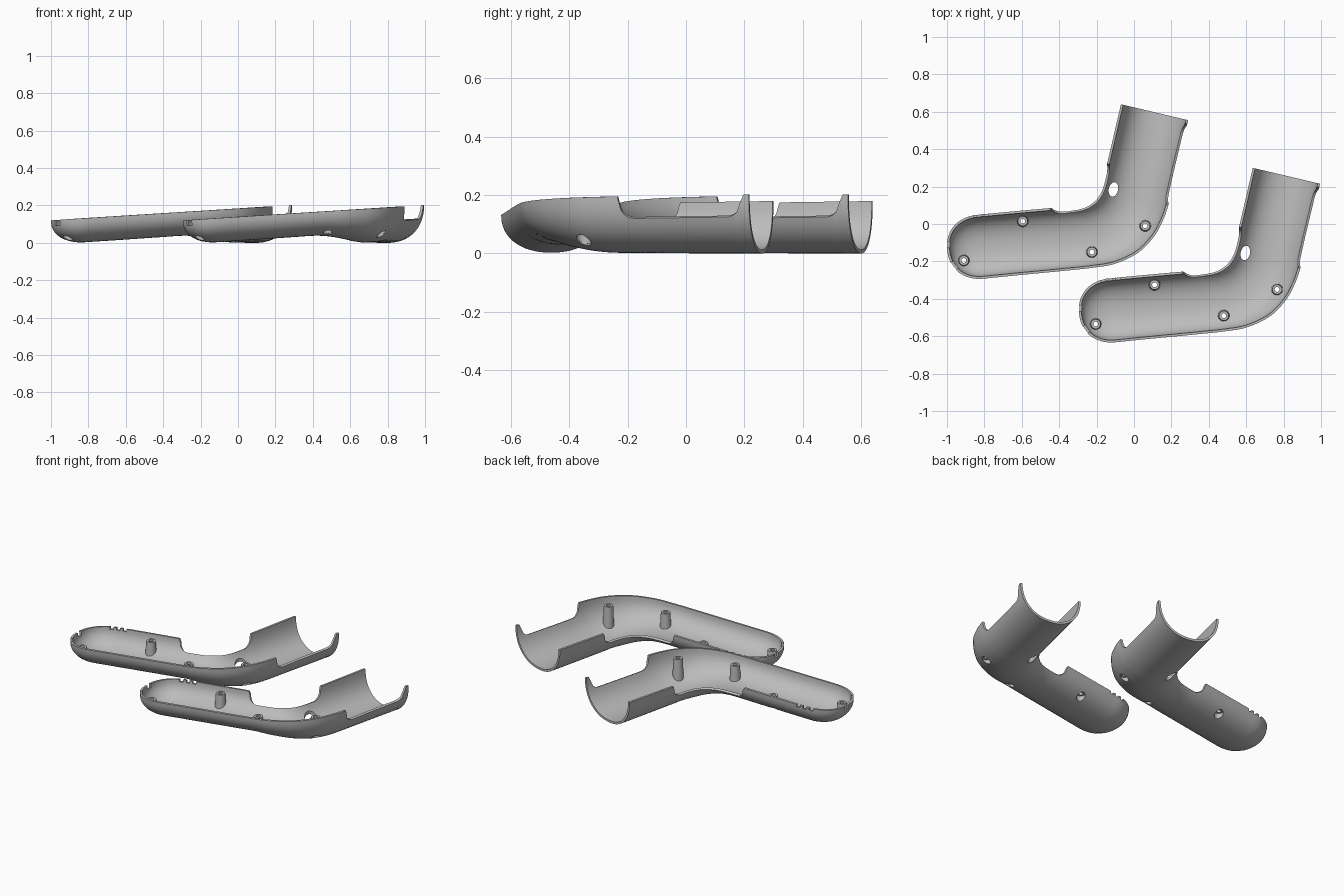
import bpy, bmesh, math
from mathutils import Vector, Matrix
from mathutils.bvhtree import BVHTree

if "Cube" in bpy.data.objects:
    bpy.data.objects.remove(bpy.data.objects["Cube"])

grey = bpy.data.materials.new("grey plastic")
grey.diffuse_color = (0.5, 0.5, 0.5, 1)
grey.use_nodes = True
grey.node_tree.nodes["Principled BSDF"].inputs["Base Color"].default_value = grey.diffuse_color

# Stations along the body: inner rim x, y, outer rim x, y, floor height
STATIONS = [
    (-0.835, 0.05, -0.80, -0.292, 0.003), (-0.64, 0.068, -0.60, -0.272, 0.016),
    (-0.44, 0.086, -0.39, -0.252, 0.03), (-0.35, 0.094, -0.22, -0.234, 0.038),
    (-0.28, 0.103, -0.10, -0.212, 0.032), (-0.23, 0.125, 0.02, -0.155, 0.018),
    (-0.195, 0.16, 0.105, -0.07, 0.006), (-0.172, 0.21, 0.155, 0.02, 0.002),
    (-0.157, 0.27, 0.186, 0.11, 0.002), (-0.135, 0.36, 0.22, 0.26, 0.001),
    (-0.07, 0.64, 0.29, 0.555, 0.0)]
WALL, POWER, SEG, STEPS = 0.013, 2 / 2.2, 24, 20


def rim(x):
    return min(0.203, 0.12 + 0.063 * (x + 1))


def station(u):
    """Smooth interpolation between stations; returns inner, outer, floor."""
    i = min(int(u), len(STATIONS) - 2)
    t = u - i
    p = [STATIONS[max(0, min(len(STATIONS) - 1, i + k))] for k in (-1, 0, 1, 2)]
    v = [0.5 * (2 * b + (c - a) * t + (2 * a - 5 * b + 4 * c - d) * t * t
                + (3 * b - a - 3 * c + d) * t ** 3) for a, b, c, d in zip(*p)]
    return Vector(v[:2]), Vector(v[2:4]), v[4]


def cutout(u, u0, u1, side, depth, r):
    """Rim drop of a round-cornered cutout between u0 and u1."""
    if u < u0 or u > u1:
        return 0
    here = station(u)[side]
    e = min((here - station(u0)[side]).length, (here - station(u1)[side]).length)
    if e >= r:
        return depth
    return depth - r + math.sqrt(r * r - (r - e) ** 2)


def section(inner, outer, depth, drop_in, drop_out):
    """U-shaped cross-section from the inner rim, under the floor, to the outer rim."""
    a0, a1 = [math.asin(min(1, d / max(depth, 1e-6)) ** (1 / POWER)) if d else 0
              for d in (drop_in, drop_out)]
    mid, half = (inner + outer) / 2, (outer - inner) / 2
    pts = []
    for j in range(SEG + 1):
        a = a0 + (math.pi - a0 - a1) * j / SEG
        c, s = math.cos(a), max(0, math.sin(a))
        p = mid - half * math.copysign(abs(c) ** POWER, c)
        pts.append((p.x, p.y, rim(p.x) - depth * s ** POWER))
    return pts


def make_object(name, bm):
    me = bpy.data.meshes.new(name)
    bm.to_mesh(me)
    bm.free()
    me.materials.append(grey)
    ob = bpy.data.objects.new(name, me)
    bpy.context.collection.objects.link(ob)
    return ob


# Half shell: rounded nose, then barrel, bend and grip
rows = []
inner, outer, floor = station(0)
mid, half = (inner + outer) / 2, (outer - inner) / 2
axis = Vector((half.y, -half.x)).normalized()
depth = rim(mid.x) - floor
for k in range(22):
    a = math.pi / 2 * (1 - k / 22)
    s, c = math.sin(a) ** 0.93, max(0, math.cos(a)) ** 0.9
    if k == 0:
        c = 0
    m = mid + axis * 0.182 * s
    rows.append(section(m - half * c, m + half * c, depth * c, 0, 0))
for k in range(STEPS * (len(STATIONS) - 1) + 1):
    u = k / STEPS
    inner, outer, floor = station(u)
    rows.append(section(inner, outer, rim((inner.x + outer.x) / 2) - floor,
                        cutout(u, 2, 8.7, 0, 0.073, 0.055),
                        cutout(u, 8, 9.85, 1, 0.075, 0.05)))
bm = bmesh.new()
grid = [[bm.verts.new(p) for p in row] for row in rows]
for r0, r1 in zip(grid, grid[1:]):
    for j in range(SEG):
        bm.faces.new((r0[j], r1[j], r1[j + 1], r0[j + 1]))
bmesh.ops.remove_doubles(bm, verts=bm.verts, dist=1e-5)
surface = BVHTree.FromBMesh(bm)
shell = make_object("half_shell", bm)

# Cutter: screw holes, oval port, rim notches
POSTS = [(-0.595, 0.015), (-0.225, -0.15), (0.06, -0.01), (-0.91, -0.195)]
bm = bmesh.new()
for x, y in POSTS:
    bmesh.ops.create_cone(bm, cap_ends=True, segments=24, radius1=0.025, radius2=0.025,
                          depth=0.4, matrix=Matrix.Translation((x, y, 0)))
bmesh.ops.create_cone(bm, cap_ends=True, segments=28, radius1=1, radius2=1, depth=0.6,
                      matrix=Matrix.Translation((-0.11, 0.185, 0.1))
                      @ Matrix.Rotation(math.radians(-13), 4, 'Z')
                      @ Matrix.Diagonal((0.025, 0.039, 1, 1)))
# x, y, turn in degrees, width across rim, length along rim, depth
NOTCHES = [(x, 0.098 + x * 0.06, 5, 0.07, 0.022, 0.014) for x in (-0.87, -0.83, -0.79)]
NOTCHES += [(-0.965, -0.225, 125, 0.07, 0.045, 0.03), (-0.998, -0.11, 93, 0.05, 0.03, 0.025)]
for x, y, turn, across, along, deep in NOTCHES:
    bmesh.ops.create_cube(bm, size=1, matrix=Matrix.Translation((x, y, rim(x) + 0.05 - deep))
                          @ Matrix.Rotation(math.radians(turn), 4, 'Z')
                          @ Matrix.Diagonal((along, across, 0.1, 1)))
cutter = make_object("cutter", bm)
cutter.hide_render = True

solid = shell.modifiers.new("wall", 'SOLIDIFY')
solid.thickness, solid.offset = WALL, -1
cut = shell.modifiers.new("holes", 'BOOLEAN')
cut.operation, cut.solver, cut.object = 'DIFFERENCE', 'EXACT', cutter
bpy.context.view_layer.update()
final = bpy.data.meshes.new_from_object(
    shell.evaluated_get(bpy.context.evaluated_depsgraph_get()))
shell.modifiers.clear()
shell.data = final
bpy.data.objects.remove(cutter)


# Hollow screw posts whose foot follows the curved floor
def screw_post(x, y):
    top = rim(x) - (0.04 if x < -0.8 else 0.02)
    hit = surface.ray_cast(Vector((x, y, -1)), Vector((0, 0, 1)))[0]
    seat = (hit.z if hit else 0.03) + 0.02
    # radius and height; None means the height follows the floor
    profile = [(0.0245, None), (0.031, None), (0.026, top), (0.013, top),
               (0.013, seat), (0.0245, seat)]
    bm = bmesh.new()
    rings = []
    for r, z in profile:
        ring = []
        for k in range(24):
            a = math.tau * k / 24
            px, py, pz = x + r * math.cos(a), y + r * math.sin(a), z
            if z is None:
                h = surface.ray_cast(Vector((px, py, -1)), Vector((0, 0, 1)))[0]
                pz = min((h.z if h else seat) + 0.005, top - 0.005)
            ring.append(bm.verts.new((px, py, pz)))
        rings.append(ring)
    for i in range(len(rings)):
        p, q = rings[i], rings[(i + 1) % len(rings)]
        for k in range(24):
            n = (k + 1) % 24
            bm.faces.new((p[k], p[n], q[n], q[k]))
    bmesh.ops.recalc_face_normals(bm, faces=bm.faces)
    return make_object("screw_post", bm)


parts = [shell] + [screw_post(x, y) for x, y in POSTS]
for ob in parts:
    bpy.ops.object.select_all(action='DESELECT')
    ob.select_set(True)
    bpy.context.view_layer.objects.active = ob
    bpy.ops.object.shade_smooth_by_angle(angle=math.radians(35))

# Second identical half, set beside the first
for ob in parts:
    twin = ob.copy()
    twin.name = "second_" + ob.name.split(".")[0]
    twin.location = (0.705, -0.34, 0)
    bpy.context.collection.objects.link(twin)
